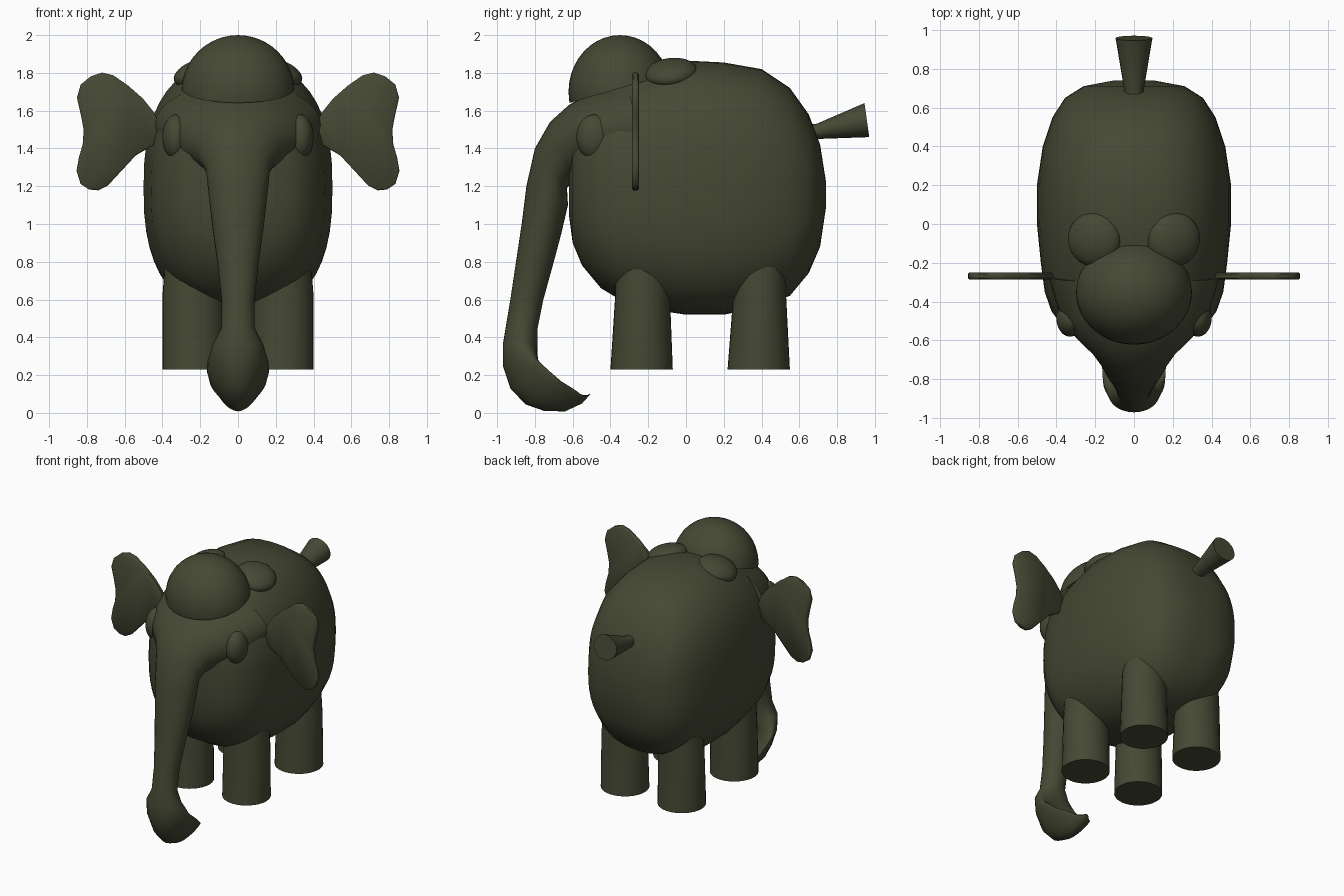
import bpy, bmesh, math
from mathutils import Matrix, Vector

if "Cube" in bpy.data.objects:
    bpy.data.objects.remove(bpy.data.objects["Cube"])

hide = bpy.data.materials.new("dark_olive")
hide.diffuse_color = (0.06, 0.066, 0.034, 1)
hide.use_nodes = True
hide.node_tree.nodes["Principled BSDF"].inputs["Base Color"].default_value = hide.diffuse_color


def finish(bm, name, angle=40):
    bmesh.ops.recalc_face_normals(bm, faces=bm.faces)
    me = bpy.data.meshes.new(name)
    bm.to_mesh(me)
    bm.free()
    me.materials.append(hide)
    ob = bpy.data.objects.new(name, me)
    bpy.context.collection.objects.link(ob)
    bpy.ops.object.select_all(action='DESELECT')
    ob.select_set(True)
    bpy.context.view_layer.objects.active = ob
    bpy.ops.object.shade_smooth_by_angle(angle=math.radians(angle))
    return ob


def loft(name, rings, power=2.0, x=0.0, seg=32, angle=40):
    """Skin rings given as (y1, z1, y2, z2, half width, optional dish)."""
    bm = bmesh.new()
    loops = []
    for r in rings:
        y1, z1, y2, z2, w = r[:5]
        dish = r[5] if len(r) > 5 else 0
        loop = []
        for i in range(seg):
            a = 2 * math.pi * i / seg
            c = math.copysign(abs(math.cos(a)) ** (2 / power), math.cos(a))
            s = math.copysign(abs(math.sin(a)) ** (2 / power), math.sin(a))
            if s < 0:
                s *= 1 - 0.8 * dish
            s -= 0.8 * dish * c * c
            loop.append(bm.verts.new((x + w * c,
                                      (y1 + y2) / 2 + s * (y1 - y2) / 2,
                                      (z1 + z2) / 2 + s * (z1 - z2) / 2)))
        loops.append(loop)
    for a, b in zip(loops, loops[1:]):
        for i in range(seg):
            j = (i + 1) % seg
            bm.faces.new((a[i], a[j], b[j], b[i]))
    bm.faces.new(loops[0])
    bm.faces.new(loops[-1])
    return finish(bm, name, angle)


def ellipsoid(name, loc, radii, tilt=(0, 0), cut=None):
    """Ellipsoid tilted about x and y, optionally cut below a plane."""
    bm = bmesh.new()
    mat = (Matrix.Translation(loc) @ Matrix.Rotation(tilt[0], 4, 'X')
           @ Matrix.Rotation(tilt[1], 4, 'Y') @ Matrix.Diagonal((*radii, 1)))
    bmesh.ops.create_uvsphere(bm, u_segments=32, v_segments=20, radius=1, matrix=mat)
    if cut:
        res = bmesh.ops.bisect_plane(bm, geom=bm.verts[:] + bm.edges[:] + bm.faces[:],
                                     plane_co=cut[0], plane_no=cut[1], clear_inner=True)
        edges = [e for e in res['geom_cut'] if isinstance(e, bmesh.types.BMEdge)]
        bmesh.ops.contextual_create(bm, geom=edges)
    return finish(bm, name)


# barrel body, rings running front to back
body = [(-.62, .12, 1.05, 1.35), (-.60, .27, .90, 1.55), (-.55, .35, .78, 1.63),
        (-.45, .425, .66, 1.70), (-.35, .46, .60, 1.75), (-.20, .48, .55, 1.82),
        (0, .50, .52, 1.865), (.20, .50, .52, 1.855), (.40, .47, .56, 1.82),
        (.55, .42, .62, 1.72), (.65, .355, .74, 1.58), (.71, .26, .88, 1.42),
        (.74, .10, 1.08, 1.23)]
loft("body", [(y, top, y, low, w) for y, w, low, top in body], power=2.5, seg=48, angle=60)

# head narrowing into the trunk, ending in a dished, curled tip
loft("head_and_trunk", [
    (-.30, 1.75, -.25, 1.30, .44), (-.50, 1.70, -.45, 1.25, .38),
    (-.62, 1.63, -.55, 1.25, .30), (-.72, 1.54, -.60, 1.23, .215),
    (-.80, 1.40, -.63, 1.19, .17), (-.845, 1.20, -.625, 1.10, .155),
    (-.87, 1.00, -.66, .95, .135), (-.90, .80, -.70, .80, .11),
    (-.93, .60, -.755, .60, .088), (-.955, .45, -.785, .45, .088),
    (-.97, .36, -.785, .38, .13), (-.97, .25, -.74, .29, .16, .5),
    (-.93, .13, -.70, .23, .165, 1), (-.85, .045, -.64, .18, .15, 1),
    (-.75, .01, -.58, .14, .11, 1), (-.64, .008, -.54, .115, .07, .8),
    (-.55, .05, -.505, .10, .03)], angle=60)

# forehead dome with a sloping lower rim
ellipsoid("forehead_dome", (0, -.35, 1.70), (.30, .272, .30),
          cut=((0, -.62, 1.64), Vector((0, -.29, 1))))

for side, tag in ((1, "left"), (-1, "right")):
    # flat pads behind the dome and the eyes
    ellipsoid("back_pad_" + tag, (side * .205, -.08, 1.80), (.14, .14, .07),
              tilt=(.12, side * .3))
    ellipsoid("eye_" + tag, (side * .33, -.485, 1.46), (.07, .095, .12))

    # butterfly-shaped ears
    outline = [(.40, 1.50), (.44, 1.59), (.50, 1.665), (.58, 1.735), (.66, 1.79),
               (.72, 1.805), (.78, 1.785), (.835, 1.74), (.855, 1.67), (.835, 1.58),
               (.82, 1.50), (.825, 1.42), (.845, 1.35), (.857, 1.28), (.835, 1.21),
               (.79, 1.18), (.74, 1.175), (.69, 1.20), (.62, 1.275), (.54, 1.36),
               (.44, 1.42)]
    bm = bmesh.new()
    layers = []
    # rounded rim made from slightly inset front and back copies
    for y, inset in ((-.286, .012), (-.279, .003), (-.257, .003), (-.250, .012)):
        layer = []
        for px, pz in outline:
            d = Vector((px - .65, pz - 1.49)).normalized() * inset
            layer.append(bm.verts.new((side * (px - d.x), y, pz - d.y)))
        layers.append(layer)
    for a, b in zip(layers, layers[1:]):
        for i in range(len(a)):
            j = (i + 1) % len(a)
            bm.faces.new((a[i], a[j], b[j], b[i]))
    bm.faces.new(layers[0])
    bm.faces.new(layers[-1])
    finish(bm, "ear_" + tag, 50)

    # legs, slightly wider at the foot
    for name, y0, y1, t0, t1 in (("front_leg_", -.40, -.07, -.375, -.085),
                                 ("back_leg_", .22, .55, .25, .53)):
        loft(name + tag, [(y0, .23, y1, .23, .165), (t0, .62, t1, .62, .165),
                          (t0, .95, t1, .95, .14)], x=side * .235)

# flared stub tail
loft("tail", [(.60, 1.53, .60, 1.43, .04), (.69, 1.53, .69, 1.45, .05),
              (.945, 1.64, .97, 1.46, .095)], seg=20)
